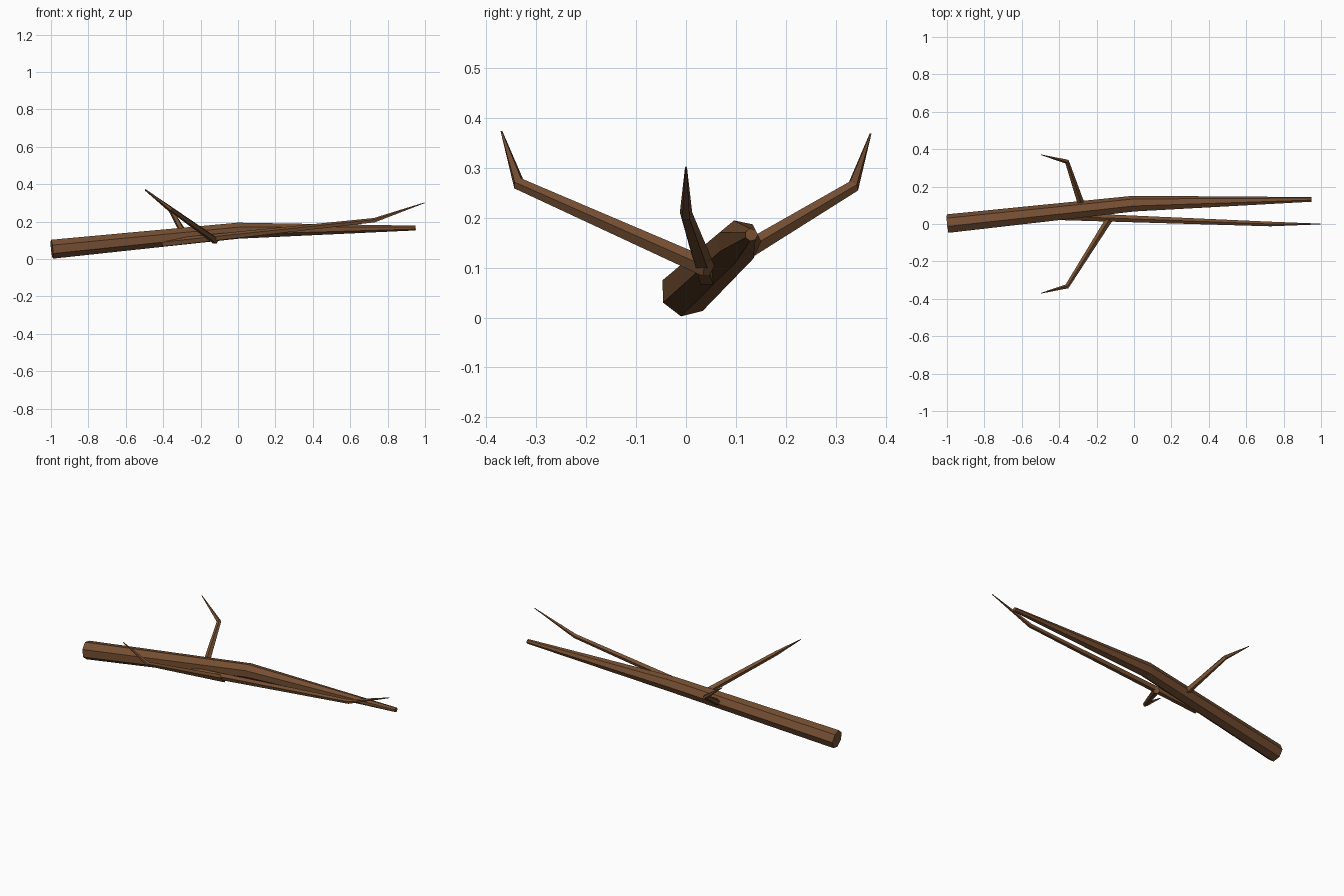
import bpy, bmesh, math
from mathutils import Vector

if "Cube" in bpy.data.objects:
    bpy.data.objects.remove(bpy.data.objects["Cube"])

bark = bpy.data.materials.new("brown_bark")
bark.diffuse_color = (0.18, 0.078, 0.032, 1)
bark.use_nodes = True
bark.node_tree.nodes["Principled BSDF"].inputs["Base Color"].default_value = bark.diffuse_color


def limb(name, sides, start_angle, nodes):
    """Tapered, flat-faced tube through (x, y, z, radius) nodes."""
    pts = [Vector(n[:3]) for n in nodes]
    bm = bmesh.new()
    rings = []
    for i, (p, n) in enumerate(zip(pts, nodes)):
        before = (p - pts[i - 1]).normalized() if i else Vector()
        after = (pts[i + 1] - p).normalized() if i < len(pts) - 1 else Vector()
        tangent = (before + after).normalized()
        side = Vector((0, 0, 1)).cross(tangent).normalized()
        up = tangent.cross(side)
        ring = []
        for k in range(sides):
            a = math.radians(start_angle) + math.tau * k / sides
            ring.append(bm.verts.new(p + n[3] * (math.cos(a) * side + math.sin(a) * up)))
        rings.append(ring)
    for r0, r1 in zip(rings, rings[1:]):
        for k in range(sides):
            j = (k + 1) % sides
            bm.faces.new((r0[k], r0[j], r1[j], r1[k]))
    bm.faces.new(rings[0])
    bm.faces.new(rings[-1])
    bmesh.ops.recalc_face_normals(bm, faces=bm.faces)
    mesh = bpy.data.meshes.new(name)
    bm.to_mesh(mesh)
    bm.free()
    mesh.materials.append(bark)
    bpy.context.collection.objects.link(bpy.data.objects.new(name, mesh))


# Thick main branch
limb("main_branch", 7, 1, [(-0.995, 0.0, 0.053, 0.052),
                           (0.0, 0.107, 0.152, 0.044),
                           (0.95, 0.131, 0.166, 0.013)])
# Long fork running beside the main branch
limb("long_fork", 5, 90, [(-0.405, 0.042, 0.084, 0.022),
                          (0.73, 0.0, 0.207, 0.013),
                          (0.998, 0.0, 0.301, 0.002)])
# Short bent twigs on each side
limb("front_twig", 5, 90, [(-0.12, 0.045, 0.098, 0.02),
                           (-0.36, -0.335, 0.268, 0.013),
                           (-0.497, -0.37, 0.373, 0.002)])
limb("back_twig", 5, 90, [(-0.275, 0.085, 0.112, 0.02),
                          (-0.36, 0.335, 0.263, 0.013),
                          (-0.497, 0.37, 0.368, 0.002)])
